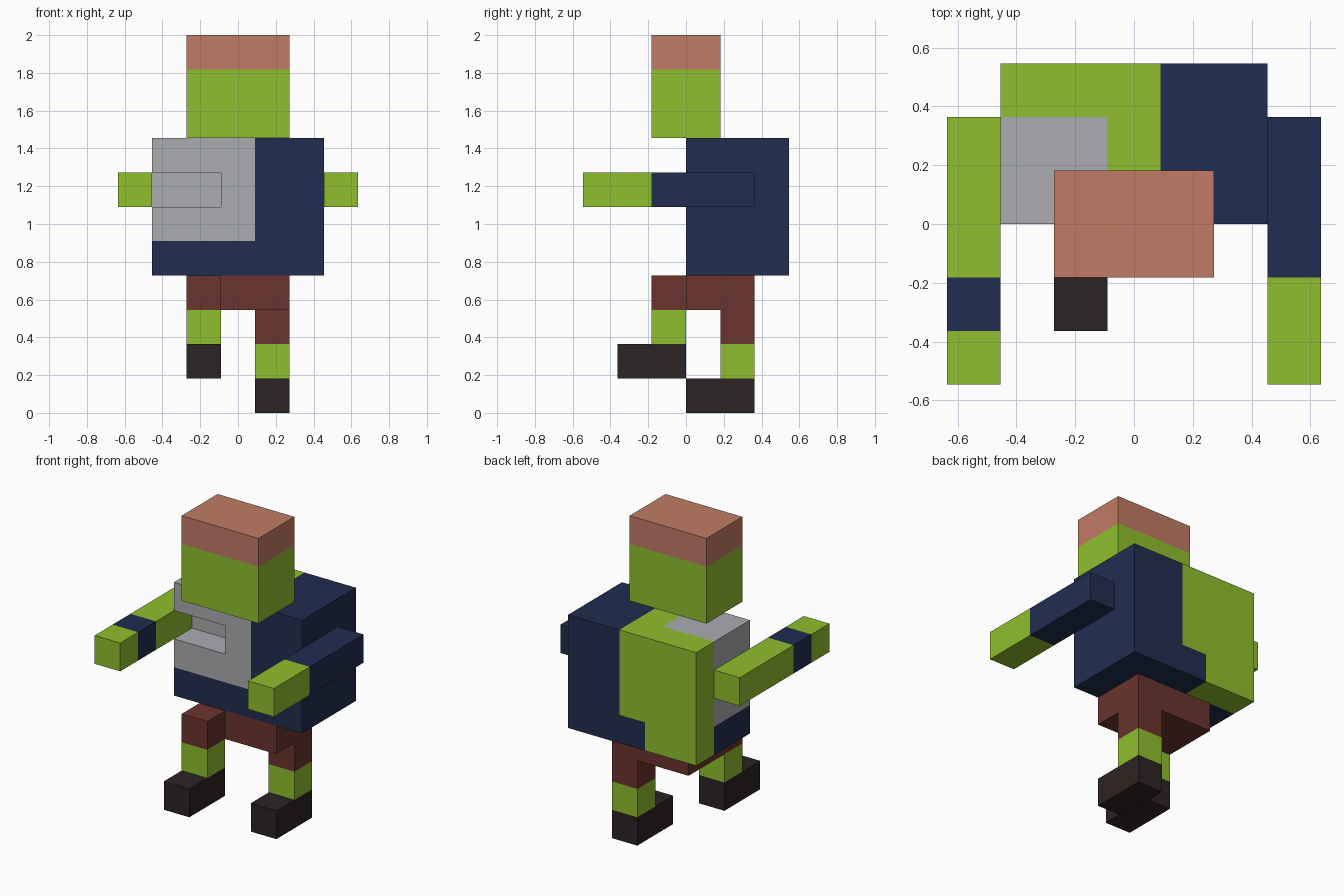
import bpy, bmesh
from mathutils import Vector

if "Cube" in bpy.data.objects:
    bpy.data.objects.remove(bpy.data.objects["Cube"], do_unlink=True)

U = 2 / 11  # one block; all part sizes below are in blocks


def linear(c):
    c /= 255
    return c / 12.92 if c <= 0.04045 else ((c + 0.055) / 1.055) ** 2.4


def make_material(name, rgb):
    mat = bpy.data.materials.new(name)
    mat.use_nodes = True
    colour = [linear(c) for c in rgb] + [1]
    mat.diffuse_color = colour
    bsdf = mat.node_tree.nodes["Principled BSDF"]
    bsdf.inputs["Base Color"].default_value = colour
    bsdf.inputs["Roughness"].default_value = 0.9
    return mat


MATS = {
    "clay": make_material("clay pink", (193, 123, 102)),
    "green": make_material("lime green", (143, 191, 45)),
    "navy": make_material("navy blue", (33, 45, 80)),
    "grey": make_material("light grey", (171, 172, 176)),
    "brown": make_material("red brown", (107, 52, 45)),
    "dark": make_material("dark brown", (44, 36, 35)),
}


def block(name, lo, hi, rule, cuts=(), shape=None):
    """Box from lo to hi, sliced at (axis, value) cuts; rule(centre) names each face's colour."""
    lo, hi = Vector(lo), Vector(hi)
    bm = bmesh.new()
    bmesh.ops.create_cube(bm, size=1)
    for v in bm.verts:
        v.co = (lo + hi) / 2 + Vector(a * b for a, b in zip(v.co, hi - lo))
    for axis, value in cuts:
        normal = Vector((0, 0, 0))
        normal[axis] = 1
        bmesh.ops.bisect_plane(bm, geom=bm.verts[:] + bm.edges[:] + bm.faces[:],
                               plane_co=normal * value, plane_no=normal)
    if shape:
        shape(bm)
    mesh = bpy.data.meshes.new(name)
    names = []
    for f in bm.faces:
        colour = rule(f.calc_center_median())
        if colour not in names:
            names.append(colour)
            mesh.materials.append(MATS[colour])
        f.material_index = names.index(colour)
    bmesh.ops.scale(bm, vec=(U, U, U), verts=bm.verts)
    bm.to_mesh(mesh)
    bm.free()
    obj = bpy.data.objects.new(name, mesh)
    bpy.context.collection.objects.link(obj)
    return obj


def plain(colour):
    return lambda c: colour


# Head with a flat cap of hair
block("head", (-1.5, -1, 8), (1.5, 1, 11),
      lambda c: "clay" if c.z > 10 else "green", [(2, 10)])


# Torso: slot in the chest beside the right arm, which closes its open end
def chest_slot(bm):
    front = [f for f in bm.faces if f.normal.y < -0.9
             and f.calc_center_median().x < -0.5 and 6 < f.calc_center_median().z < 7]
    new = bmesh.ops.extrude_face_region(bm, geom=front)["geom"]
    bmesh.ops.translate(bm, vec=(0, 1, 0),
                        verts=[g for g in new if isinstance(g, bmesh.types.BMVert)])
    gone = [f for f in front if f.is_valid]
    for f in bm.faces:
        c = f.calc_center_median()
        if c.x < -2.49 and 6 < c.z < 7 and c.y < 1:
            gone.append(f)
    bmesh.ops.delete(bm, geom=list(set(gone)), context='FACES')
    bmesh.ops.remove_doubles(bm, verts=bm.verts, dist=0.001)
    bm.normal_update()


def torso_colour(c):
    if c.y > 2 and c.x < (0.5 if c.z > 5 else -0.5):
        return "green"
    if c.z > 5 and c.x < 0.5 and c.y < 2:
        return "green" if c.z > 7.99 and c.x > -0.5 and c.y > 1 else "grey"
    return "navy"


block("torso", (-2.5, 0, 4), (2.5, 3, 8), torso_colour,
      [(0, -0.5), (0, 0.5), (1, 1), (1, 2), (2, 5), (2, 6), (2, 7)], chest_slot)

# Arms reaching forward: bare with a band on the right, sleeved on the left
block("right_arm", (-3.5, -3, 6), (-2.5, 2, 7),
      lambda c: "navy" if -2 < c.y < -1 else "green", [(1, -2), (1, -1)])
block("left_arm", (2.5, -3, 6), (3.5, 2, 7),
      lambda c: "navy" if c.y > -1 else "green", [(1, -1)])

# Hips and stepping legs
block("hips", (-1.5, 0, 3), (1.5, 2, 4), plain("brown"))
block("right_leg", (-1.5, -1, 2), (-0.5, 0, 4),
      lambda c: "brown" if c.z > 3 else "green", [(2, 3)])
block("left_leg", (0.5, 1, 1), (1.5, 2, 3),
      lambda c: "brown" if c.z > 2 else "green", [(2, 2)])
block("right_shoe", (-1.5, -2, 1), (-0.5, 0, 2), plain("dark"))
block("left_shoe", (0.5, 0, 0), (1.5, 2, 1), plain("dark"))
